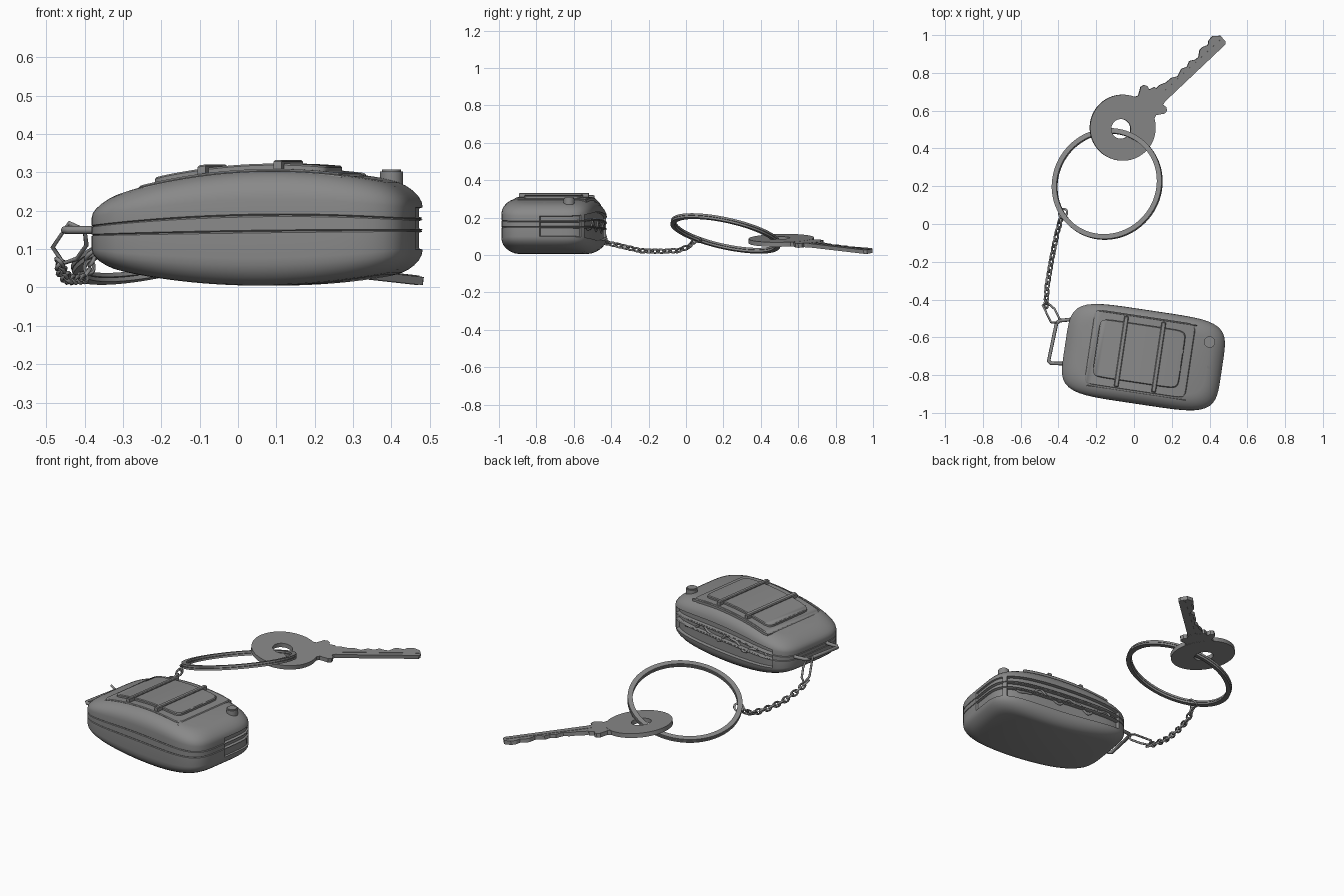
import bpy, bmesh, math
from mathutils import Vector, Matrix

cube = bpy.data.objects.get("Cube")
if cube:
    bpy.data.objects.remove(cube, do_unlink=True)

GREY = (0.25, 0.25, 0.25, 1)
grey = bpy.data.materials.new("grey")
grey.use_nodes = True
grey.diffuse_color = GREY
grey.node_tree.nodes["Principled BSDF"].inputs["Base Color"].default_value = GREY

FOB = Matrix.Translation((0.05, -0.705, 0)) @ Matrix.Rotation(math.radians(-8.5), 4, 'Z')
A, B, N = 0.42, 0.25, 96      # fob half length, half width, ring resolution


def finish(obj, angle=35):
    obj.data.materials.append(grey)
    bpy.ops.object.select_all(action='DESELECT')
    obj.select_set(True)
    bpy.context.view_layer.objects.active = obj
    if obj.type == 'CURVE':
        bpy.ops.object.convert(target='MESH')
        obj = bpy.context.object
    bpy.ops.object.shade_smooth_by_angle(angle=math.radians(angle))
    return obj


def from_bmesh(name, bm, matrix=Matrix(), angle=35):
    bmesh.ops.recalc_face_normals(bm, faces=bm.faces)
    me = bpy.data.meshes.new(name)
    bm.to_mesh(me)
    bm.free()
    obj = bpy.data.objects.new(name, me)
    bpy.context.collection.objects.link(obj)
    obj.matrix_world = matrix
    return finish(obj, angle)


def tubes(name, paths, radius, closed=False, matrix=Matrix(), res=2):
    cu = bpy.data.curves.new(name, 'CURVE')
    cu.dimensions = '3D'
    cu.bevel_depth, cu.bevel_resolution = radius, res
    cu.use_fill_caps = True
    for path in paths:
        sp = cu.splines.new('POLY')
        sp.points.add(len(path) - 1)
        for p, co in zip(sp.points, path):
            p.co = (*co, 1)
        sp.use_cyclic_u = closed
    obj = bpy.data.objects.new(name, cu)
    bpy.context.collection.objects.link(obj)
    obj.matrix_world = matrix
    return finish(obj, 60)


def top(x):
    return 0.305 - 0.35 * (x - 0.07) ** 2


def bottom(x):
    return 0.005 + 0.28 * (x - 0.03) ** 2


def level(x, f):
    return bottom(x) + f * (top(x) - bottom(x))


def loft(a, b, power, rings, height, centre=(0, 0)):
    """Stack rounded-rectangle rings (inset, level); close both ends with cross strips."""
    bm = bmesh.new()
    loops = []
    for inset, f in rings:
        loop = []
        for j in range(N):
            t = 2 * math.pi * j / N
            c, s = math.cos(t), math.sin(t)
            k = (abs(c) ** power + abs(s) ** power) ** (-1 / power)
            x, y = centre[0] + (a - inset) * c * k, centre[1] + (b - inset) * s * k
            loop.append(bm.verts.new((x, y, height(x, f))))
        loops.append(loop)
    for lo, hi in zip(loops, loops[1:]):
        for j in range(N):
            k = (j + 1) % N
            bm.faces.new((lo[j], lo[k], hi[k], hi[j]))
    for loop in (loops[0], loops[-1]):
        for j in range(N // 2):
            quad = [loop[j], loop[j + 1], loop[-j - 1], loop[-j % N]]
            bm.faces.new(list(dict.fromkeys(quad)))
    return bm


# Fob shell: rounded edges, two fine seams
arc = [math.pi / 2 * i / 6 for i in range(7)]
rings = [(0.07 * (1 - math.sin(t)), 0.24 * (1 - math.cos(t))) for t in arc]
for seam in (0.47, 0.61):
    rings += [(0, seam - 0.012), (0.004, seam), (0, seam + 0.012)]
rings += [(0.08 * (1 - math.cos(t)), 0.75 + 0.25 * math.sin(t)) for t in arc]
bm = loft(A, B, 5, rings, level)


# Recesses along the back side and half of the right end
def recess(test, depth):
    faces = []
    for face in bm.faces:
        c = face.calc_center_median()
        f = (c.z - bottom(c.x)) / (top(c.x) - bottom(c.x))
        if 0.23 < f < 0.76 and abs(face.normal.z) < 0.5 and test(c):
            faces.append(face)
    bmesh.ops.inset_region(bm, faces=faces, thickness=0.003, depth=-depth, use_even_offset=True)


bmesh.ops.recalc_face_normals(bm, faces=bm.faces)
bm.normal_update()
recess(lambda c: c.y > 0.1 and -0.34 < c.x < 0.36, 0.018)
bm.normal_update()
recess(lambda c: c.y > -0.02 and c.x > 0.385, 0.009)
from_bmesh("fob_shell", bm, FOB)

# Wavy ridge inside the back recess
wave = []
for i in range(49):
    x = -0.29 + 0.6 * i / 48
    y = B * (1 - (abs(x) / A) ** 5) ** 0.2 - 0.017
    wave.append((x, y, level(x, 0.5) + 0.022 * math.sin(i * math.pi / 8) + 0.008 * math.sin(i * 0.9)))
tubes("wave_ridge", [wave], 0.007, matrix=FOB)


# Raised top pad, cross bars and edge strips follow the curved top
def slab(name, centre, a, b, height, power=12):
    parts = [(0, -0.02), (0, height - 0.004), (0.004, height)]
    bm = loft(a, b, power, parts, lambda x, f: top(x) + f, centre)
    from_bmesh(name, bm, FOB)


slab("top_panel", (-0.02, 0.015), 0.27, 0.2, 0.004, 20)
slab("top_pad", (-0.025, 0.015), 0.23, 0.155, 0.018)
for side, x in (("left", 0.08), ("right", -0.12)):
    slab("cross_bar_" + side, (x, 0.012), 0.012, 0.188, 0.027, 20)
for side, y in (("back", 0.207), ("front", -0.192)):
    slab("edge_strip_" + side, (-0.01, y), 0.265, 0.004, -0.002 if y < 0 else 0.005, 20)

# Push button
bm = bmesh.new()
bmesh.ops.create_cone(bm, cap_ends=True, segments=32, radius1=0.03, radius2=0.03, depth=0.07)
rim = [e for e in bm.edges if all(v.co.z > 0 for v in e.verts)]
bmesh.ops.bevel(bm, geom=rim, offset=0.005, segments=2, affect='EDGES')
from_bmesh("push_button", bm, Matrix.Translation((0.4, -0.625, 0.272)))

# Wire bail and its long link
tubes("bail", [[(-0.33, -0.505, .15), (-0.395, -0.512, .15), (-0.41, -0.525, .15),
                (-0.452, -0.725, .15), (-0.44, -0.737, .15), (-0.34, -0.74, .15)]], 0.01)
tubes("long_link", [[(-.44, -.52, .168), (-.40, -.525, .15), (-.395, -.5, .11), (-.42, -.45, .075),
                     (-.455, -.42, .063), (-.483, -.43, .105)]], 0.006, True)

# Chain of alternately twisted links along a sagging path
path = [Vector(p) for p in ((-.465, -.425, .065), (-.46, -.33, .043), (-.445, -.24, .022), (-.425, -.13, .02),
                            (-.405, -.04, .024), (-.39, .015, .045), (-.38, .045, .075))]
lengths = [(q - p).length for p, q in zip(path, path[1:])]
links, count = [], 16
for i in range(count):
    d = sum(lengths) * i / (count - 1)
    k = 0
    while k < len(lengths) - 1 and d > lengths[k]:
        d -= lengths[k]
        k += 1
    t = (path[k + 1] - path[k]).normalized()
    centre = path[k] + t * d
    side = Matrix.Rotation(math.radians(45 + 90 * (i % 2)), 3, t) @ t.cross(Vector((0, 0, 1))).normalized()
    turn = [2 * math.pi * j / 14 for j in range(14)]
    links.append([centre + t * 0.023 * math.cos(w) + side * 0.013 * math.sin(w) for w in turn])
tubes("chain", links, 0.0055, True, res=1)
loop = [(0.024 * math.cos(i * math.pi / 12), 0, 0.024 * math.sin(i * math.pi / 12)) for i in range(24)]
tubes("small_ring", [loop], 0.006, True,
      Matrix.Translation((-.375, .057, .085)) @ Matrix.Rotation(0.9, 4, 'Z') @ Matrix.Rotation(0.9, 4, 'X'))


def annulus(r_in, r_out, z0, z1, segments=72, centre=(0, 0)):
    bm = bmesh.new()
    loops = []
    for r, z, c in ((r_in, z0, centre), (r_out, z0, (0, 0)), (r_out, z1, (0, 0)), (r_in, z1, centre)):
        loops.append([bm.verts.new((c[0] + r * math.cos(2 * math.pi * i / segments),
                                    c[1] + r * math.sin(2 * math.pi * i / segments), z))
                      for i in range(segments)])
    for n in range(4):
        p, q = loops[n], loops[(n + 1) % 4]
        for i in range(segments):
            j = (i + 1) % segments
            bm.faces.new((p[i], p[j], q[j], q[i]))
    return bm


# Split ring: two flat turns, tilted
tilt = Vector((0, 0, 1)).rotation_difference(Vector((-0.26, 0.22, 1)).normalized()).to_matrix().to_4x4()
RING = Matrix.Translation((-0.142, 0.212, 0.115)) @ tilt
for name, z in (("ring_lower_turn", -0.012), ("ring_upper_turn", 0.001)):
    from_bmesh(name, annulus(0.274, 0.3, z, z + 0.011, 96), RING)

# Key: local x runs along the blade, local y toward the teeth
u = Vector((math.cos(math.radians(42.5)), math.sin(math.radians(42.5)), -0.082)).normalized()
v = Vector((-u.y, u.x, 0.1)).normalized()
w = u.cross(v).normalized()
KEY = Matrix.Translation((-0.06, 0.51, 0.078)) @ Matrix((u, w.cross(u), w)).transposed().to_4x4()


def plate(name, outline, half):
    bm = bmesh.new()
    face = bm.faces.new([bm.verts.new((x, y, -half)) for x, y in outline])
    out = bmesh.ops.extrude_face_region(bm, geom=[face])
    bmesh.ops.translate(bm, vec=(0, 0, 2 * half),
                        verts=[g for g in out["geom"] if isinstance(g, bmesh.types.BMVert)])
    from_bmesh(name, bm, KEY, 25)


from_bmesh("key_bow", annulus(0.052, 0.175, -0.012, 0.012, 72, (-0.012, 0.002)), KEY)
half = [(.14, .085), (.175, .07), (.2, .085), (.215, .095), (.235, .092), (.245, .075), (.24, .055), (.27, .045)]
plate("key_collar", [(x, -y) for x, y in half] + [(x, y) for x, y in reversed(half)], 0.0115)
teeth = [(.7, .02), (.68, .036), (.65, .034), (.63, .018), (.6, .03), (.58, .028), (.55, .005), (.53, .005),
         (.5, .022), (.47, .008), (.44, .02), (.4, .004), (.37, .02), (.33, .022), (.3, .034), (.2, .034)]
plate("key_blade", [(.2, -.05), (.7, -.042), (.712, -.03), (.712, .01)] + teeth, 0.0105)
plate("key_blade_rib", [(.25, -.025), (.705, -.02), (.705, -.005), (.25, -.005)], 0.0125)
